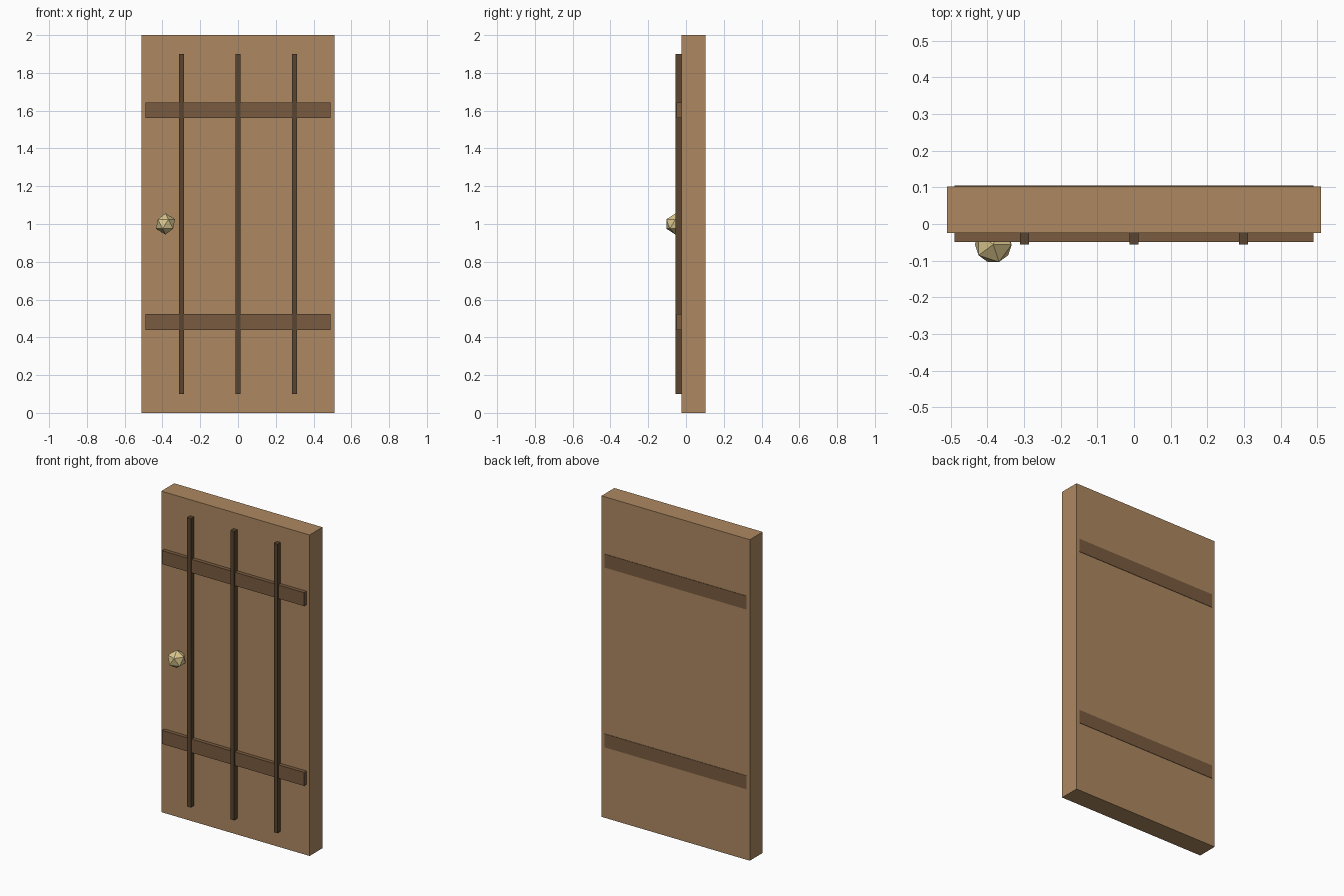
import bpy

if "Cube" in bpy.data.objects:
    bpy.data.objects.remove(bpy.data.objects["Cube"])


def material(name, rgb):
    m = bpy.data.materials.new(name)
    m.diffuse_color = (*rgb, 1)
    m.use_nodes = True
    m.node_tree.nodes["Principled BSDF"].inputs["Base Color"].default_value = m.diffuse_color
    return m


def box(name, x, y, z, mat):
    """Box from (min, max) ranges on each axis."""
    bpy.ops.mesh.primitive_cube_add(size=1, location=[sum(r) / 2 for r in (x, y, z)])
    o = bpy.context.object
    o.name = name
    o.scale = [r[1] - r[0] for r in (x, y, z)]
    bpy.ops.object.transform_apply(location=False, rotation=False, scale=True)
    o.data.materials.append(mat)
    return o


wood = material("wood", (0.42, 0.25, 0.12))
brace_wood = material("brace_wood", (0.19, 0.105, 0.05))
strip_wood = material("strip_wood", (0.10, 0.06, 0.03))
brass = material("brass", (0.71, 0.58, 0.27))

# Door slab
box("door_panel", (-0.511, 0.511), (-0.025, 0.102), (0, 2), wood)

# Cross braces that pass through the slab and show on both faces
for name, z in (("lower_brace", 0.482), ("upper_brace", 1.602)):
    box(name, (-0.49, 0.49), (-0.049, 0.1045), (z - 0.042, z + 0.042), brace_wood)

# Vertical strips between the planks
for name, x in (("left_strip", -0.299), ("centre_strip", 0), ("right_strip", 0.299)):
    box(name, (x - 0.0128, x + 0.0128), (-0.056, -0.005), (0.1, 1.9), strip_wood)

# Faceted knob
bpy.ops.mesh.primitive_ico_sphere_add(subdivisions=1, radius=0.056, location=(-0.384, -0.056, 1.0))
knob = bpy.context.object
knob.name = "door_knob"
knob.data.materials.append(brass)
